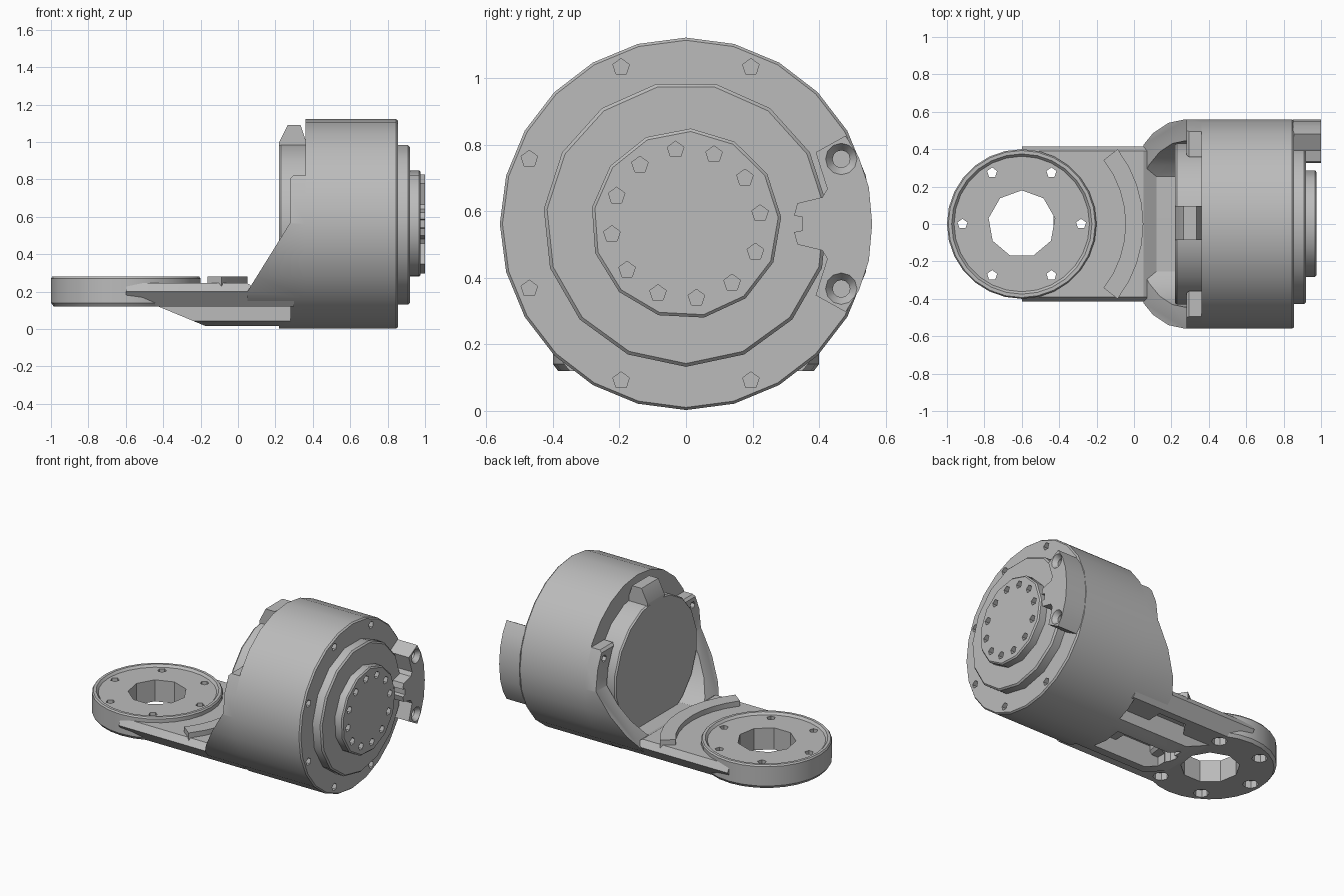
import bpy, bmesh, math
from mathutils import Vector

cube = bpy.data.objects.get("Cube")
if cube:
    bpy.data.objects.remove(cube, do_unlink=True)

grey = bpy.data.materials.new("machined grey")
grey.use_nodes = True
grey.diffuse_color = (0.5, 0.5, 0.5, 1)
grey.node_tree.nodes["Principled BSDF"].inputs["Base Color"].default_value = (0.5, 0.5, 0.5, 1)

AXIS_Z = 0.562   # height of the motor axis
R = 0.56         # motor radius
PAD_X = -0.6     # centre of the mounting pad


def ngon(u, v, r, n, phase=0.0):
    steps = [math.radians(phase) + 2 * math.pi * i / n for i in range(n)]
    return [(u + r * math.cos(a), v + r * math.sin(a)) for a in steps]


def place(axis, u, v, w):
    return Vector({"x": (w, u, v), "y": (u, w, v), "z": (u, v, w)}[axis])


def loft(name, axis, *stacks):
    """Each stack is a list of (level, outline) sections, capped at both ends."""
    bm = bmesh.new()
    for sections in stacks:
        loops = [[bm.verts.new(place(axis, u, v, w)) for u, v in pts] for w, pts in sections]
        n = len(loops[0])
        for a, b in zip(loops, loops[1:]):
            for i in range(n):
                j = (i + 1) % n
                bm.faces.new((a[i], a[j], b[j], b[i]))
        bm.faces.new(loops[0])
        bm.faces.new(loops[-1])
    bmesh.ops.recalc_face_normals(bm, faces=bm.faces)
    mesh = bpy.data.meshes.new(name)
    bm.to_mesh(mesh)
    bm.free()
    obj = bpy.data.objects.new(name, mesh)
    bpy.context.collection.objects.link(obj)
    mesh.materials.append(grey)
    return obj


def prism(name, axis, lo, hi, *outlines):
    return loft(name, axis, *[[(lo, pts), (hi, pts)] for pts in outlines])


def turned(name, axis, u, v, n, profile, phase=0.0):
    return loft(name, axis, [(w, ngon(u, v, r, n, phase)) for w, r in profile])


def activate(obj):
    bpy.ops.object.select_all(action="DESELECT")
    obj.select_set(True)
    bpy.context.view_layer.objects.active = obj


def boolean(cutter, operation, *targets):
    cutter.hide_render = True
    for obj in targets:
        mod = obj.modifiers.new("cut", "BOOLEAN")
        mod.operation = operation
        mod.solver = "EXACT"
        mod.object = cutter
        activate(obj)
        bpy.ops.object.modifier_apply(modifier=mod.name)
    bpy.data.objects.remove(cutter, do_unlink=True)


def around(u, v, r, count, phase, size, sides):
    return [ngon(cu, cv, size, sides, 90) for cu, cv in ngon(u, v, r, count, phase)]


def box(u0, u1, v0, v1):
    return [(u0, v0), (u1, v0), (u1, v1), (u0, v1)]


# Motor housing, stepped front drum and output flange
housing = turned("motor_housing", "x", 0, AXIS_Z, 24,
                 [(0.36, R), (0.845, R), (0.855, 0.552)])
drum = turned("front_drum", "x", 0, AXIS_Z, 15, [(0.85, 0.43), (0.91, 0.43), (0.92, 0.42)], 6)
flange = turned("output_flange", "x", 0, AXIS_Z, 13, [(0.915, 0.287), (0.968, 0.287), (0.976, 0.278)], 4)
boolean(prism("bolt_cutter", "x", 0.8, 1.1, *around(0, AXIS_Z, 0.51, 8, 22.5, 0.026, 5)),
        "DIFFERENCE", housing)
boolean(prism("flange_cutter", "x", 0.94, 1.1, *around(0, AXIS_Z, 0.225, 12, 8, 0.026, 5)),
        "DIFFERENCE", flange)

# Rear cover and the wedge on top of it
turned("rear_cover", "x", 0, AXIS_Z, 18, [(0.22, 0.43), (0.23, 0.437), (0.37, 0.437)], 10)
prism("top_wedge", "y", -0.085, 0.095,
      [(0.22, 0.98), (0.22, 1.0), (0.265, 1.09), (0.335, 1.09), (0.365, 1.0), (0.365, 0.98)])

# Connector block on the housing edge, mirrored about the axis height
half = [(0.56, 0.0), (0.55, 0.11), (0.52, 0.2), (0.48, 0.265), (0.39, 0.215),
        (0.425, 0.105), (0.41, 0.08), (0.335, 0.062), (0.325, 0.025), (0.35, 0.02)]
outline = [(y, AXIS_Z + z) for y, z in half]
outline += [(y, AXIS_Z - z) for y, z in reversed(half[1:])]
connector = prism("connector_block", "x", 0.85, 1.0, outline)
sockets = [[(w, ngon(0.467, AXIS_Z + s * 0.195, r, 12))
            for w, r in ((0.9, 0.026), (0.97, 0.026), (1.001, 0.048))] for s in (-1, 1)]
boolean(loft("socket_cutter", "x", *sockets), "DIFFERENCE", connector)

# Cradle: a thick tube trimmed by the sloping side profile
cradle = turned("cradle", "x", 0, AXIS_Z, 24, [(0.0, R), (0.36, R)])
boolean(turned("bore_cutter", "x", 0, AXIS_Z, 24, [(-0.1, 0.445), (0.5, 0.445)]),
        "DIFFERENCE", cradle)
boolean(prism("side_profile", "y", -1, 1,
              [(0.05, 0.12), (0.05, 0.2), (0.28, 0.57), (0.28, 0.805), (0.295, 0.82),
               (0.37, 0.82), (0.37, -0.1), (0.28, -0.1), (0.28, 0.12)]),
        "INTERSECT", cradle)
ears = [ngon(s * 0.47, AXIS_Z + 0.195, 0.024, 6) for s in (-1, 1)]
boolean(prism("ear_cutter", "x", 0.2, 0.33, *ears), "DIFFERENCE", cradle)

# Arm with flared sides that follow the housing curve
section = [(-0.35, 0.12), (0.35, 0.12), (0.415, 0.2), (0.39, 0.245), (-0.39, 0.245), (-0.415, 0.2)]
flat_section = [(y, min(z, 0.2 + 0.001 * abs(y))) for y, z in section]
arm = loft("arm", "x", [(PAD_X, section), (0.05, section), (0.12, flat_section), (0.3, flat_section)])

# Keel under the arm, rounded by the housing curve
keel = prism("keel", "y", -0.2, 0.2,
             [(-0.43, 0.122), (-0.14, 0.002), (0.3, 0.002), (0.3, 0.15), (-0.43, 0.15)])
boolean(turned("keel_curve", "x", 0, AXIS_Z, 24, [(-1, R), (1, R)]), "INTERSECT", keel)

# Lightening pockets in the underside
boolean(prism("pocket_cutter", "z", -0.1, 0.175, box(-0.28, 0.22, -0.11, 0.11)),
        "DIFFERENCE", arm, keel)
boolean(prism("side_pocket_cutter", "z", -0.1, 0.175,
              *[[(-0.22, s * 0.2), (0.22, s * 0.2), (0.22, s * 0.3), (-0.15, s * 0.3)] for s in (-1, 1)]),
        "DIFFERENCE", arm)

# Round mounting pad with a raised rim
pad = turned("mounting_pad", "z", PAD_X, 0, 28,
             [(0.12, 0.385), (0.14, 0.4), (0.27, 0.4), (0.28, 0.393), (0.28, 0.375), (0.265, 0.362)])
boolean(turned("pad_hole_cutter", "z", PAD_X, 0, 9, [(0, 0.18), (0.5, 0.18)], 10),
        "DIFFERENCE", pad, arm)
boolean(prism("screw_cutter", "z", 0, 0.5, *around(PAD_X, 0, 0.317, 6, 0, 0.028, 5)),
        "DIFFERENCE", pad, arm)
boolean(prism("counterbore_cutter", "z", 0, 0.17, *around(PAD_X, 0, 0.317, 6, 0, 0.048, 8)),
        "DIFFERENCE", pad, arm, keel)

# Curved stop rib beside the pad
angles = [math.radians(-38 + 76 * i / 8) for i in range(9)]
arc = [(PAD_X + 0.65 * math.cos(a), 0.65 * math.sin(a)) for a in angles]
arc += [(PAD_X + 0.555 * math.cos(a), 0.555 * math.sin(a)) for a in reversed(angles)]
prism("stop_rib", "z", 0.2, 0.28, arc)

# Smooth curved walls, keep hard edges
for obj in list(bpy.context.collection.objects):
    if obj.type == "MESH" and obj.data.materials and obj.data.materials[0] == grey:
        activate(obj)
        bpy.ops.object.shade_smooth_by_angle(angle=math.radians(32))
